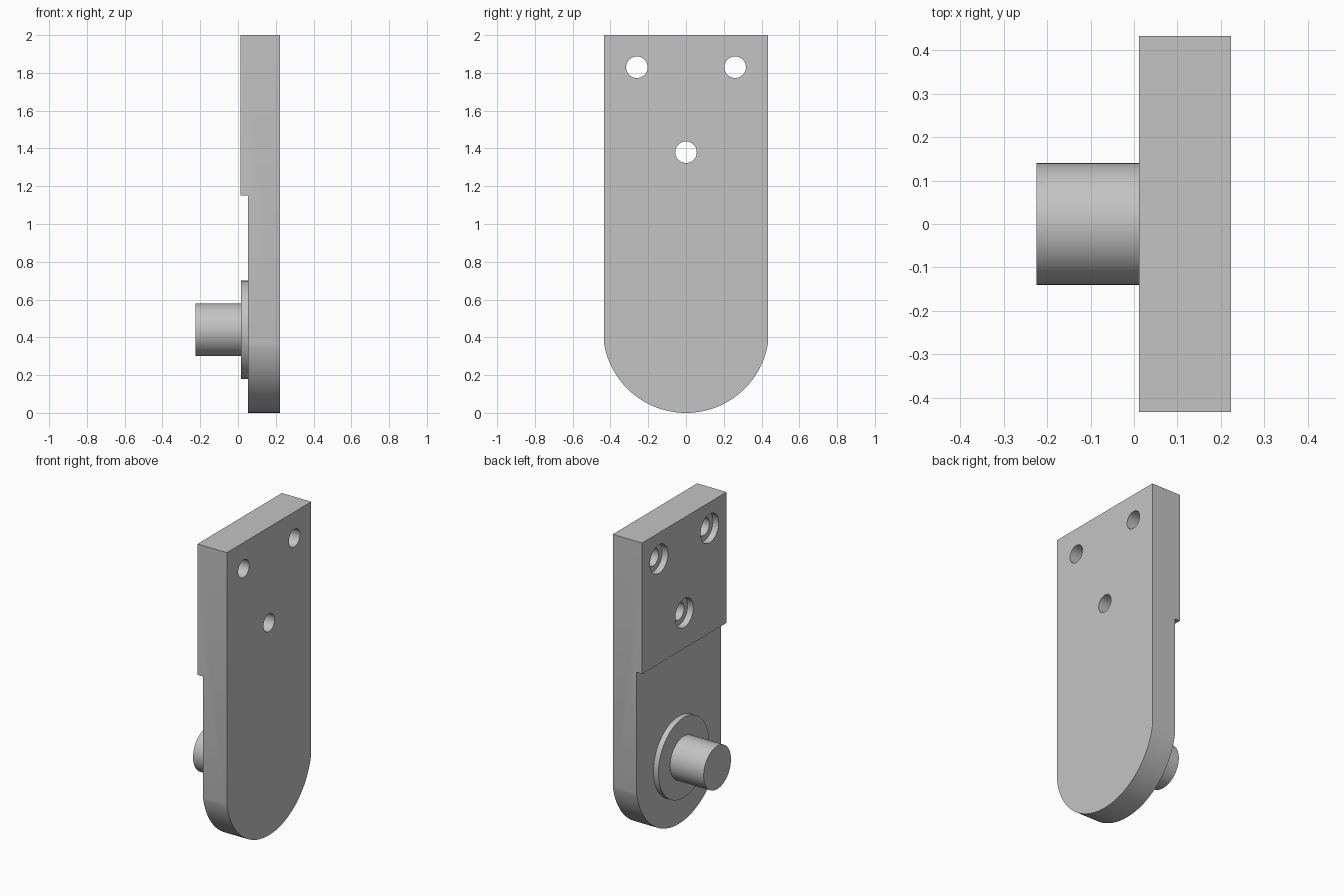
import bpy, bmesh, math
from mathutils import Matrix

if "Cube" in bpy.data.objects:
    bpy.data.objects.remove(bpy.data.objects["Cube"], do_unlink=True)

AXIS_Z = 0.44                   # height of the pin and of the rounded end
BACK, FACE, STEP = 0.223, 0.012, 0.052
HALF_WIDTH, TOP, STEP_Z = 0.433, 2.0, 1.15

steel = bpy.data.materials.new("grey_metal")
steel.use_nodes = True
steel.diffuse_color = (0.55, 0.55, 0.55, 1)
steel.node_tree.nodes["Principled BSDF"].inputs["Base Color"].default_value = (0.55, 0.55, 0.55, 1)


def add_object(name, bm):
    bmesh.ops.recalc_face_normals(bm, faces=bm.faces)
    mesh = bpy.data.meshes.new(name)
    bm.to_mesh(mesh)
    bm.free()
    mesh.materials.append(steel)
    obj = bpy.data.objects.new(name, mesh)
    bpy.context.collection.objects.link(obj)
    return obj


def cylinder(name, radius, x0, x1, y, z, segments=96):
    bm = bmesh.new()
    place = Matrix.Translation(((x0 + x1) / 2, y, z)) @ Matrix.Rotation(math.pi / 2, 4, "Y")
    bmesh.ops.create_cone(bm, cap_ends=True, segments=segments, radius1=radius,
                          radius2=radius, depth=x1 - x0, matrix=place)
    return add_object(name, bm)


def activate(obj):
    bpy.ops.object.select_all(action="DESELECT")
    obj.select_set(True)
    bpy.context.view_layer.objects.active = obj


def cut(target, cutter):
    mod = target.modifiers.new("cut", "BOOLEAN")
    mod.operation, mod.solver, mod.object = "DIFFERENCE", "EXACT", cutter
    activate(target)
    bpy.ops.object.modifier_apply(modifier=mod.name)
    bpy.data.objects.remove(cutter, do_unlink=True)


# Plate: straight sides with a rounded lower end, extruded through its thickness
half = math.asin(HALF_WIDTH / AXIS_Z)
angles = [half * (2 * i / 96 - 1) for i in range(97)]
outline = [(AXIS_Z * math.sin(a), AXIS_Z - AXIS_Z * math.cos(a)) for a in angles]
outline += [(HALF_WIDTH, TOP), (-HALF_WIDTH, TOP)]
bm = bmesh.new()
face = bm.faces.new([bm.verts.new((FACE, y, z)) for y, z in outline])
moved = bmesh.ops.extrude_face_region(bm, geom=[face], use_keep_orig=True)["geom"]
bmesh.ops.translate(bm, vec=(BACK - FACE, 0, 0),
                    verts=[v for v in moved if isinstance(v, bmesh.types.BMVert)])
plate = add_object("mounting_plate", bm)

# Thinner lower section
bm = bmesh.new()
bmesh.ops.create_cube(bm, size=2, matrix=Matrix.Translation((STEP - 1, 0, STEP_Z - 1))
                      @ Matrix.Diagonal((1, 1, 1, 1)))
bmesh.ops.translate(bm, vec=(0, 0, -0.5), verts=[v for v in bm.verts if v.co.z < 0.5])
cut(plate, add_object("step_cutter", bm))

# Counterbored screw holes
for y, z in [(-0.26, 1.83), (0.26, 1.83), (0, 1.38)]:
    cut(plate, cylinder("hole_cutter", 0.057, -0.1, 0.4, y, z, 64))
    cut(plate, cylinder("counterbore_cutter", 0.093, -0.1, FACE + 0.042, y, z, 64))

# Pin with its shoulder disc
shoulder = cylinder("pin_shoulder", 0.26, 0.016, STEP + 0.01, 0, AXIS_Z)
pin = cylinder("pin", 0.14, -0.225, 0.03, 0, AXIS_Z)

for obj in (plate, shoulder, pin):
    activate(obj)
    bpy.ops.object.shade_smooth_by_angle(angle=math.radians(30))
